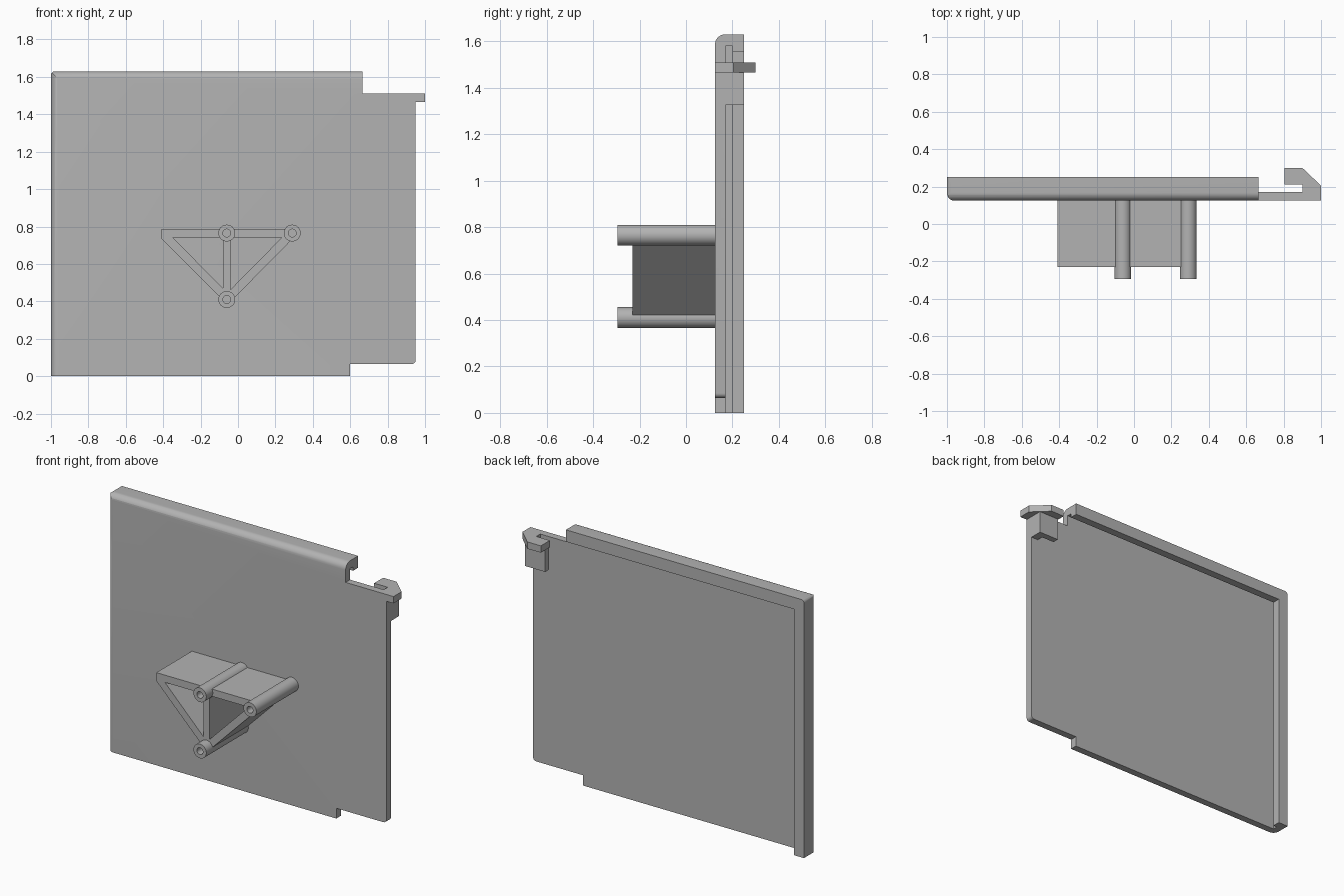
import bpy, bmesh, math
from mathutils import Vector

if "Cube" in bpy.data.objects:
    bpy.data.objects.remove(bpy.data.objects["Cube"], do_unlink=True)

grey = bpy.data.materials.new("plain grey")
grey.use_nodes = True
colour = (0.45, 0.45, 0.45, 1)
grey.diffuse_color = colour
grey.node_tree.nodes["Principled BSDF"].inputs["Base Color"].default_value = colour

PLACE = {
    "x": lambda a, b, d: (d, a, b),
    "y": lambda a, b, d: (a, d, b),
    "z": lambda a, b, d: (a, b, d),
}


def prism(name, profile, axis, start, end):
    """Extrude a closed 2D profile along an axis."""
    bm = bmesh.new()
    rings = [[bm.verts.new(PLACE[axis](a, b, d)) for a, b in profile] for d in (start, end)]
    bm.faces.new(rings[0])
    bm.faces.new(rings[1])
    n = len(profile)
    for i in range(n):
        j = (i + 1) % n
        bm.faces.new((rings[0][i], rings[0][j], rings[1][j], rings[1][i]))
    bmesh.ops.recalc_face_normals(bm, faces=bm.faces)
    mesh = bpy.data.meshes.new(name)
    bm.to_mesh(mesh)
    bm.free()
    mesh.materials.append(grey)
    obj = bpy.data.objects.new(name, mesh)
    bpy.context.collection.objects.link(obj)
    return obj


def rect(a0, a1, b0, b1):
    return [(a0, b0), (a1, b0), (a1, b1), (a0, b1)]


def arc(ca, cb, r, first, last, steps=8):
    angles = [math.radians(first + (last - first) * i / steps) for i in range(steps + 1)]
    return [(ca + r * math.cos(t), cb + r * math.sin(t)) for t in angles]


def activate(obj):
    bpy.ops.object.select_all(action="DESELECT")
    obj.select_set(True)
    bpy.context.view_layer.objects.active = obj


def carve(obj, tool, operation):
    activate(obj)
    mod = obj.modifiers.new("carve", "BOOLEAN")
    mod.operation, mod.solver, mod.object = operation, "EXACT", tool
    bpy.ops.object.modifier_apply(modifier=mod.name)
    bpy.data.objects.remove(tool, do_unlink=True)


def smooth(obj):
    activate(obj)
    bpy.ops.object.shade_smooth_by_angle(angle=math.radians(30))


FRONT, BACK, TOP = 0.125, 0.25, 1.63
SKIN = 0.17      # back of the thin panel
LIP = 0.2        # front of the rim lip

# Panel outline with stepped corners
outline = ([(-1, 0), (0.6, 0), (0.6, 0.065)]
           + arc(0.93, 0.085, 0.02, -90, 0, 5)
           + [(0.95, 1.51), (0.665, 1.51), (0.665, TOP)]
           + arc(-0.98, TOP - 0.02, 0.02, 90, 180, 5))
panel = prism("panel", outline, "y", FRONT, BACK)

# Rounded top and side front edges
r = 0.043
top_round = arc(FRONT + r, TOP - r, r, 180, 90) + [(0.4, TOP), (0.4, -0.1), (FRONT, -0.1)]
carve(panel, prism("top_round", top_round, "x", -1.2, 1.2), "INTERSECT")
r = 0.04
side_round = arc(-1 + r, FRONT + r, r, 180, 270) + [(1.2, FRONT), (1.2, 0.4), (-1, 0.4)]
carve(panel, prism("side_round", side_round, "z", -0.2, 1.8), "INTERSECT")

# Open recess behind the panel and the undercut slot inside the rim
carve(panel, prism("recess", rect(-0.93, 1.2, -0.2, 1.555), "y", SKIN, 0.4), "DIFFERENCE")
carve(panel, prism("slot", rect(-0.955, 1.2, -0.2, 1.58), "y", SKIN, LIP), "DIFFERENCE")
smooth(panel)

# Corner clip: hooked cap above an L-shaped block
cap = [(0.9, FRONT), (1, FRONT), (1, 0.205), (0.9, 0.3), (0.805, 0.3),
       (0.805, 0.21), (0.9, 0.21)]
prism("clip_cap", cap, "z", 1.467, 1.51)
block = [(0.9, SKIN), (0.95, SKIN), (0.95, BACK), (0.81, BACK), (0.81, 0.21), (0.9, 0.21)]
prism("clip_block", block, "z", 1.325, 1.467)

# Hollow mounting posts
POSTS = {"middle": (-0.06, 0.765), "side": (0.29, 0.765), "lower": (-0.06, 0.41)}
for label, (x, z) in POSTS.items():
    post = prism(label + "_post", arc(x, z, 0.045, 0, 348.75, 31), "y", -0.295, FRONT)
    carve(post, prism("bore", arc(x, z, 0.021, 0, 348.75, 31), "y", -0.4, FRONT - 0.002),
          "DIFFERENCE")
    smooth(post)


# Ribs joining the posts
def rib(name, start, end, width, trim=0.037):
    p, q = Vector(start), Vector(end)
    along = (q - p).normalized()
    across = Vector((-along.y, along.x)) * width / 2
    p, q = p + along * trim, q - along * trim
    prism(name, [tuple(v) for v in (p + across, p - across, q - across, q + across)],
          "y", -0.23, FRONT)


rib("top_rib", POSTS["middle"], POSTS["side"], 0.046)
rib("upright_rib", POSTS["lower"], POSTS["middle"], 0.042)
rib("diagonal_rib", POSTS["lower"], POSTS["side"], 0.046)
arm = [(-0.097, 0.788), (-0.41, 0.788), (-0.41, 0.735), (-0.101, 0.426),
       (-0.07, 0.46), (-0.35, 0.742), (-0.097, 0.742)]
prism("bent_rib", arm, "y", -0.23, FRONT)
